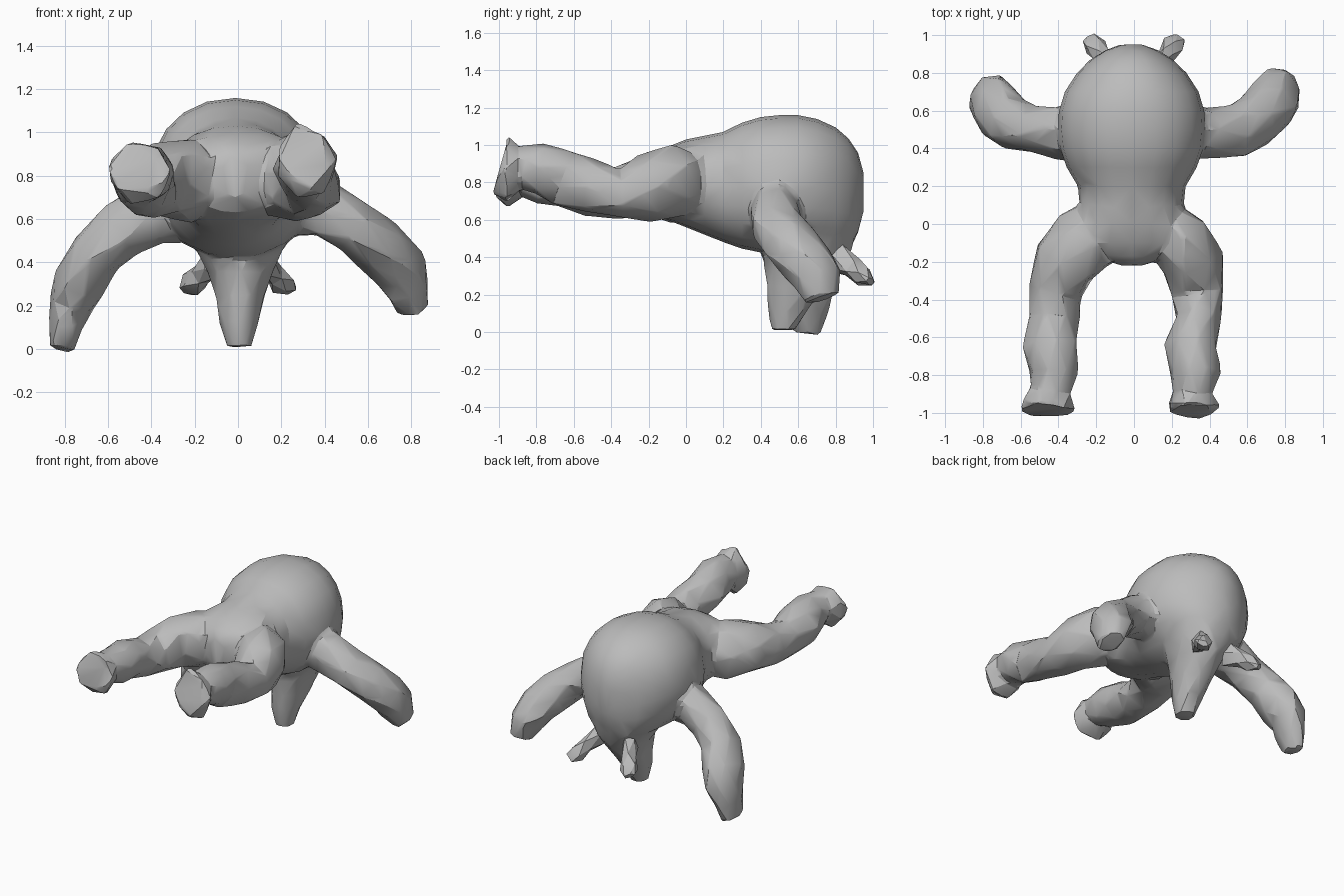
import bpy, bmesh, math, random
from mathutils import Vector

if "Cube" in bpy.data.objects:
    bpy.data.objects.remove(bpy.data.objects["Cube"], do_unlink=True)
random.seed(4)

# Single matte grey
grey = bpy.data.materials.new("plain_grey")
grey.use_nodes = True
GREY = (0.5, 0.5, 0.5, 1)
grey.diffuse_color = GREY
grey.node_tree.nodes["Principled BSDF"].inputs["Base Color"].default_value = GREY


def superellipse(angle, power):
    c, s = math.cos(angle), math.sin(angle)
    return (math.copysign(abs(c) ** (2 / power), c),
            math.copysign(abs(s) ** (2 / power), s))


def loft(name, rings, ref, axis=None, sides=7, power=2.0, jitter=0.0):
    """Skin rings (x, y, z, half size along ref, other half size) along a path.
    A fixed axis keeps all rings parallel; otherwise they follow the path."""
    bm = bmesh.new()
    pts = [Vector(r[:3]) for r in rings]
    loops = []
    for i, r in enumerate(rings):
        t = Vector(axis) if axis else (pts[min(i + 1, len(pts) - 1)] - pts[max(i - 1, 0)]).normalized()
        u = Vector(ref)
        u = (u - t * u.dot(t)).normalized()
        v = t.cross(u)
        loop = []
        for k in range(sides):
            c, s = superellipse(2 * math.pi * (k + 0.5 * (i % 2) * (jitter > 0)) / sides, power)
            f = 1 + random.uniform(-jitter, jitter)
            loop.append(bm.verts.new(pts[i] + u * c * r[3] * f + v * s * r[4] * f))
        loops.append(loop)
    for a, b in zip(loops, loops[1:]):
        for k in range(sides):
            n = (k + 1) % sides
            bm.faces.new((a[k], a[n], b[n], b[k]))
    bm.faces.new(loops[0])
    bm.faces.new(loops[-1])
    bmesh.ops.triangulate(bm, faces=bm.faces[:])
    bmesh.ops.recalc_face_normals(bm, faces=bm.faces[:])
    mesh = bpy.data.meshes.new(name)
    bm.to_mesh(mesh)
    bm.free()
    mesh.materials.append(grey)
    ob = bpy.data.objects.new(name, mesh)
    bpy.context.collection.objects.link(ob)
    return ob


def select(obs):
    bpy.ops.object.select_all(action='DESELECT')
    for ob in obs:
        ob.select_set(True)
    bpy.context.view_layer.objects.active = obs[0]


def fuse(name, obs):
    """Merge overlapping parts into one low-poly skin."""
    select(obs)
    bpy.ops.object.join()
    ob = obs[0]
    ob.name = name
    remesh = ob.modifiers.new("Skin", 'REMESH')
    remesh.mode = 'VOXEL'
    remesh.voxel_size = 0.016
    soften = ob.modifiers.new("Soften", 'SMOOTH')
    soften.factor = 0.5
    soften.iterations = 3
    reduce = ob.modifiers.new("Reduce", 'DECIMATE')
    reduce.ratio = 0.03
    for m in ("Skin", "Soften", "Reduce"):
        bpy.ops.object.modifier_apply(modifier=m)
    bpy.ops.object.shade_smooth_by_angle(angle=math.radians(25))


# Torso and rounded head: y, half width, bottom, top
profile = [(-0.22, .06, .70, .90), (-0.17, .20, .63, .95), (-0.10, .34, .60, .99),
           (0.0, .32, .56, 1.03), (0.10, .275, .52, 1.05), (0.20, .285, .48, 1.07),
           (0.30, .345, .445, 1.12), (0.40, .38, .425, 1.15), (0.50, .39, .42, 1.16),
           (0.60, .385, .42, 1.16), (0.70, .355, .42, 1.14), (0.80, .29, .42, 1.095),
           (0.87, .22, .43, 1.035), (0.92, .14, .53, .96), (0.95, .06, .64, .85)]
torso = loft("torso", [(-0.012, y, (b + t) / 2, w, (t - b) / 2) for y, w, b, t in profile],
             (1, 0, 0), axis=(0, 1, 0), sides=20, power=2.15)

# Tapered snout pointing down
snout = loft("snout", [(0, .65, .62, .30, .27), (0, .65, .46, .215, .25), (0.01, .64, .36, .155, .22),
                       (0.01, .59, .24, .115, .165), (0, .545, .12, .09, .11), (0.005, .52, .01, .06, .065)],
             (1, 0, 0), axis=(0, 0, -1), sides=8, jitter=.05)

# Arms reaching out and down
left_arm = loft("left_arm", [(.22, .49, .67, .16, .17), (.40, .475, .65, .145, .14), (.53, .49, .57, .135, .12),
                             (.65, .55, .475, .15, .13), (.74, .645, .38, .16, .125), (.78, .695, .29, .145, .11),
                             (.805, .73, .18, .10, .07)], (0, 1, 0), jitter=.12)
right_arm = loft("right_arm", [(-.22, .49, .67, .16, .17), (-.40, .48, .63, .14, .145), (-.54, .50, .555, .135, .13),
                               (-.66, .54, .44, .135, .125), (-.73, .61, .32, .155, .12),
                               (-.765, .65, .21, .14, .11), (-.79, .65, .11, .12, .085),
                               (-.815, .635, .0, .085, .055)], (0, 1, 0), jitter=.12)

# Legs stretched to the front, with flared feet
left_leg = loft("left_leg", [(.12, .08, .80, .10, .15), (.23, -.07, .79, .175, .205), (.30, -.21, .77, .165, .175),
                             (.345, -.36, .745, .135, .14), (.34, -.50, .77, .125, .145),
                             (.315, -.65, .83, .145, .155), (.32, -.78, .885, .13, .145),
                             (.315, -.89, .88, .11, .13), (.31, -.96, .87, .14, .175),
                             (.31, -.995, .88, .12, .14)], (1, 0, 0), jitter=.12)
right_leg = loft("right_leg", [(-.13, .08, .80, .10, .15), (-.24, -.07, .79, .175, .205),
                               (-.36, -.21, .77, .18, .175), (-.415, -.36, .75, .145, .14),
                               (-.435, -.50, .755, .14, .145), (-.44, -.65, .80, .145, .145),
                               (-.43, -.78, .83, .125, .14), (-.435, -.88, .83, .11, .12),
                               (-.46, -.96, .82, .16, .15), (-.46, -.99, .83, .14, .11)],
                 (1, 0, 0), jitter=.12)
fuse("body", [torso, snout, left_arm, right_arm, left_leg, right_leg])

# Small flared ears at the back of the head
for side, name in ((1, "left_ear"), (-1, "right_ear")):
    ear = loft(name, [(side * .12, .80, .40, .05, .08), (side * .17, .89, .345, .045, .06),
                      (side * .205, .945, .30, .065, .055), (side * .24, .985, .27, .04, .02)],
               (1, 0, 0), sides=5, jitter=.08)
    select([ear])
    bpy.ops.object.shade_smooth_by_angle(angle=math.radians(25))
